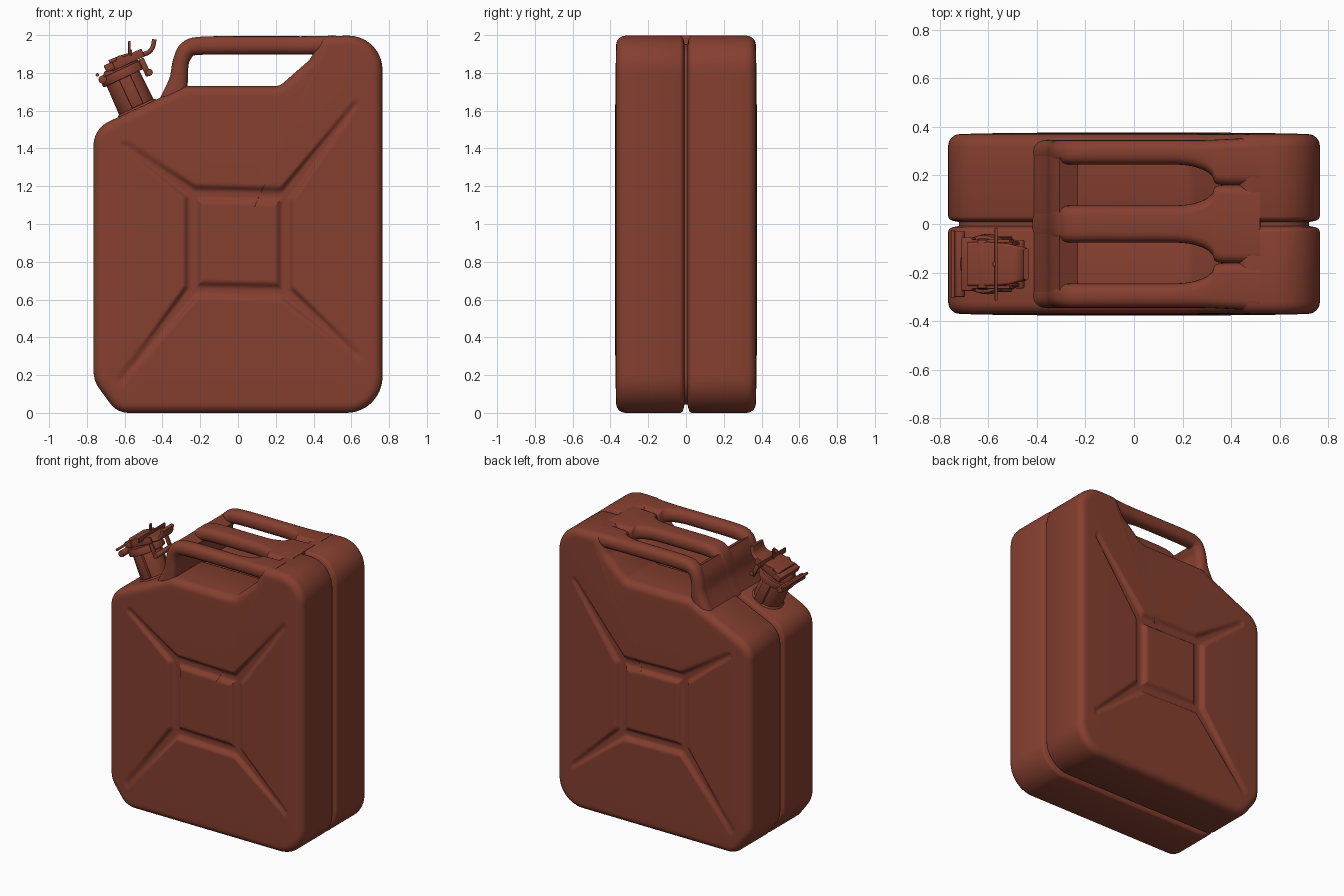
import bpy, bmesh, math
from mathutils import Vector, Matrix

if "Cube" in bpy.data.objects:
    bpy.data.objects.remove(bpy.data.objects["Cube"])

mat = bpy.data.materials.new("red_brown_paint")
mat.diffuse_color = (0.235, 0.05, 0.029, 1)
mat.use_nodes = True
mat.node_tree.nodes["Principled BSDF"].inputs["Base Color"].default_value = mat.diffuse_color


def finish(bm, name, angle=40):
    bmesh.ops.recalc_face_normals(bm, faces=bm.faces)
    me = bpy.data.meshes.new(name)
    bm.to_mesh(me)
    bm.free()
    me.materials.append(mat)
    ob = bpy.data.objects.new(name, me)
    bpy.context.collection.objects.link(ob)
    bpy.ops.object.select_all(action='DESELECT')
    ob.select_set(True)
    bpy.context.view_layer.objects.active = ob
    bpy.ops.object.shade_smooth_by_angle(angle=math.radians(angle))
    return ob


def rounded_outline(corners, n):
    """Round each (x, z, radius) corner, then resample to n even points."""
    pts, m = [], len(corners)
    for i, (x, z, r) in enumerate(corners):
        p = Vector((x, z))
        a = (Vector(corners[i - 1][:2]) - p).normalized()
        b = (Vector(corners[(i + 1) % m][:2]) - p).normalized()
        half = a.angle(b) / 2
        c = p + (a + b).normalized() * (r / math.sin(half))
        t = r / math.tan(half)
        v0, v1 = p + a * t - c, p + b * t - c
        for k in range(11):
            v = v0.lerp(v1, k / 10).normalized() * r
            pts.append(c + v)
    pts.append(pts[0])
    lens = [0]
    for p, q in zip(pts, pts[1:]):
        lens.append(lens[-1] + (q - p).length)
    out, j = [], 0
    for k in range(n):
        s = lens[-1] * k / n
        while lens[j + 1] < s:
            j += 1
        f = (s - lens[j]) / max(lens[j + 1] - lens[j], 1e-9)
        out.append(pts[j].lerp(pts[j + 1], f))
    return out


def bridge(bm, r0, r1):
    n = len(r0)
    for i in range(n):
        j = (i + 1) % n
        bm.faces.new((r0[i], r0[j], r1[j], r1[i]))


# pressed channels: a ring round the middle panel and four tapering arms
A, B, C, D = (-0.24, 1.16), (0.25, 1.15), (0.25, 0.64), (-0.24, 0.65)
CHANNELS = [(A, B, .05, .05), (B, C, .05, .05), (C, D, .05, .05), (D, A, .05, .05),
            (A, (-.60, 1.42), .055, .02), (B, (.62, 1.63), .055, .02),
            (C, (.63, .31), .055, .02), (D, (-.62, .17), .055, .02)]


def channel_depth(p):
    best = 0
    for a, b, w0, w1 in CHANNELS:
        a, b = Vector(a), Vector(b)
        f = min(max((p - a).dot(b - a) / (b - a).length_squared, 0), 1)
        w = w0 + (w1 - w0) * f
        t = min(max((w - (p - a.lerp(b, f)).length) / (0.65 * w), 0), 1)
        best = max(best, t * t * (3 - 2 * t) * 0.026 * (1 if w0 == w1 else 1 - 0.6 * f))
    return best


# can body: one half in layers, then mirrored over the seam groove
N, RINGS = 300, 70
outline = rounded_outline([
    (-.64, 0, .12), (.765, 0, .19), (.765, 2.0, .18), (.45, 1.995, .05),
    (.38, 1.87, .06), (.22, 1.73, .06), (-.28, 1.73, .06),
    (-.765, 1.505, .14), (-.765, .17, .16)], N)
inward = []
for i in range(N):
    d = outline[(i + 1) % N] - outline[i - 1]
    inward.append(Vector((-d.y, d.x)).normalized())
layers = [(.045, 0), (.045, .008), (.02, .013), (.005, .02), (0, .032)]
layers += [(.05 * (1 - math.cos(a)), .32 + .05 * math.sin(a))
           for a in [math.pi / 2 * k / 6 for k in range(7)]]
bm = bmesh.new()
prev = None
for inset, y in layers:
    ring = []
    for p, nrm in zip(outline, inward):
        q = p + nrm * inset
        ring.append(bm.verts.new((q.x, -y, q.y)))
    if prev:
        bridge(bm, prev, ring)
    prev = ring
centre = Vector((0.0, 0.9))
rim = [p + nrm * .05 for p, nrm in zip(outline, inward)]
for k in range(1, RINGS):
    f = 1 - k / RINGS
    ring = []
    for p in rim:
        q = centre + (p - centre) * f
        y = .37 + .006 * (1 - f ** 4) - channel_depth(q)
        ring.append(bm.verts.new((q.x, -y, q.y)))
    bridge(bm, prev, ring)
    prev = ring
tip = bm.verts.new((centre.x, -.376, centre.y))
for i in range(N):
    bm.faces.new((prev[i], prev[(i + 1) % N], tip))
bmesh.ops.mirror(bm, geom=bm.verts[:] + bm.edges[:] + bm.faces[:],
                 matrix=Matrix.Identity(4), merge_dist=1e-5, axis='Y')
bmesh.ops.remove_doubles(bm, verts=bm.verts, dist=1e-5)
finish(bm, "can_body", 50)


def smooth_path(st, sub=5):
    """Catmull-Rom through stations (x, z, y0, y1, half thickness)."""
    st = [Vector(s) for s in st]
    out = []
    for i in range(len(st) - 1):
        a, b, c, d = st[max(i - 1, 0)], st[i], st[i + 1], st[min(i + 2, len(st) - 1)]
        for k in range(sub):
            t = k / sub
            out.append(.5 * (2 * b + (c - a) * t + (2 * a - 5 * b + 4 * c - d) * t * t
                             + (3 * b - a - 3 * c + d) * t ** 3))
    return out + [st[-1]]


def sweep(name, stations, sign=1):
    """Rounded-rectangle bar of varying width along a path in x-z."""
    st = smooth_path(stations)
    bm = bmesh.new()
    prev = None
    for i, s in enumerate(st):
        d = st[min(i + 1, len(st) - 1)] - st[max(i - 1, 0)]
        l = math.hypot(d[0], d[1])
        nx, nz = -d[1] / l, d[0] / l
        yc, hy, ht = (s[2] + s[3]) / 2, (s[3] - s[2]) / 2, s[4]
        r = min(.042, hy, ht)
        ring = []
        for q in range(4):
            sy, stt = (1, -1, -1, 1)[q], (1, 1, -1, -1)[q]
            for k in range(6):
                a = math.pi / 2 * (q + k / 5)
                y = yc + sy * (hy - r) + r * math.cos(a)
                t = stt * (ht - r) + r * math.sin(a)
                ring.append(bm.verts.new((s[0] + nx * t, sign * y, s[1] + nz * t)))
        if prev:
            bridge(bm, prev, ring)
        else:
            bm.faces.new(ring)
        prev = ring
    bm.faces.new(prev)
    return finish(bm, name, 50)


# three carrying bars, widening at the right so the slots end round
leg = [(-.345, 1.64, .075), (-.315, 1.76, .05), (-.302, 1.86, .043), (-.268, 1.925, .045)]
run = [(-.19, 1.944), (.05, 1.946), (.2, 1.946), (.28, 1.946), (.32, 1.946),
       (.34, 1.946), (.42, 1.947), (.52, 1.95)]
inner = [.245, .245, .243, .225, .198, .165, .16, .16]
outer_st = [(x, z, .245, .345, t) for x, z, t in leg]
outer_st += [(x, z, y, .345 + max(0, x - .3) * .05, .048) for (x, z), y in zip(run, inner)]
for side, s in (("front", -1), ("back", 1)):
    sweep("handle_bar_" + side, outer_st, s)
mid_st = [(x, z, -.076, .076, t) for x, z, t in leg]
mid_st += [(x, z, y - .321, .321 - y, .048) for (x, z), y in zip(run, inner)]
sweep("handle_bar_middle", mid_st)
# cross wall joining the bars at the left
sweep("handle_end_wall", [(x, z, -.343, .343, t - .001) for x, z, t in leg])

# spout, built upright in its own frame and tilted onto the shoulder
TILT = Matrix.Translation((-.52, -.165, 1.58)) @ Matrix.Rotation(math.radians(-25), 4, 'Y')


def tube(name, r0, r1, loc, length, axis='Z', bevel=0.006, seg=32):
    bm = bmesh.new()
    bmesh.ops.create_cone(bm, cap_ends=True, segments=seg, radius1=r0, radius2=r1, depth=length)
    if bevel:
        rims = [e for e in bm.edges if any(len(f.verts) > 4 for f in e.link_faces)]
        bmesh.ops.bevel(bm, geom=rims, offset=bevel, segments=2, affect='EDGES', profile=.5)
    rot = Matrix.Rotation(math.pi / 2, 4, 'X') if axis == 'Y' else Matrix.Identity(4)
    bm.transform(TILT @ Matrix.Translation(loc) @ rot)
    return finish(bm, name)


def block(name, loc, size, turn=0, bevel=.005):
    bm = bmesh.new()
    bmesh.ops.create_cube(bm, size=1, matrix=Matrix.Diagonal((*size, 1)))
    bmesh.ops.bevel(bm, geom=bm.edges[:], offset=min(bevel, min(size) * .3),
                    segments=2, affect='EDGES', profile=.5)
    bm.transform(TILT @ Matrix.Translation(loc) @ Matrix.Rotation(math.radians(turn), 4, 'Y'))
    return finish(bm, name)


tube("spout_flange", .125, .105, (0, 0, .025), .04)
tube("spout_neck", .102, .095, (0, 0, .1), .26)
tube("spout_cap", .125, .12, (.01, 0, .235), .05)
tube("cap_dome", .11, .085, (.01, 0, .27), .03)
tube("cap_hinge", .022, .022, (-.1, 0, .25), .27, 'Y', .004, 16)
tube("hinge_pin", .009, .009, (-.115, 0, .285), .28, 'Y', 0, 12)
tube("latch_pin", .018, .018, (.14, 0, .18), .2, 'Y', .004, 16)
for side, s in (("front", -1), ("back", 1)):
    block("neck_strap_" + side, (.01, s * .103, .14), (.065, .022, .19))
    block("lever_arm_" + side, (.06, s * .095, .29), (.19, .014, .045))
    block("latch_link_" + side, (.13, s * .085, .215), (.03, .014, .1))
block("cap_bridge", (-.04, 0, .295), (.05, .22, .04))
tube("cap_roller", .024, .024, (.03, 0, .305), .2, 'Y', .004, 16)
block("locking_pin_bar", (.095, 0, .315), (.012, .3, .035), 25)
block("locking_pin_tab", (.1, 0, .345), (.012, .02, .07), 25)

# curved closing lever
lever = [(-.03, .318), (.06, .312), (.13, .287), (.175, .278), (.21, .292), (.238, .328)]
sw = sweep("closing_lever", [(x, z, -w, w, .012) for (x, z), w in
                             zip(lever, (.09, .09, .085, .075, .07, .065))])
sw.data.transform(TILT)
